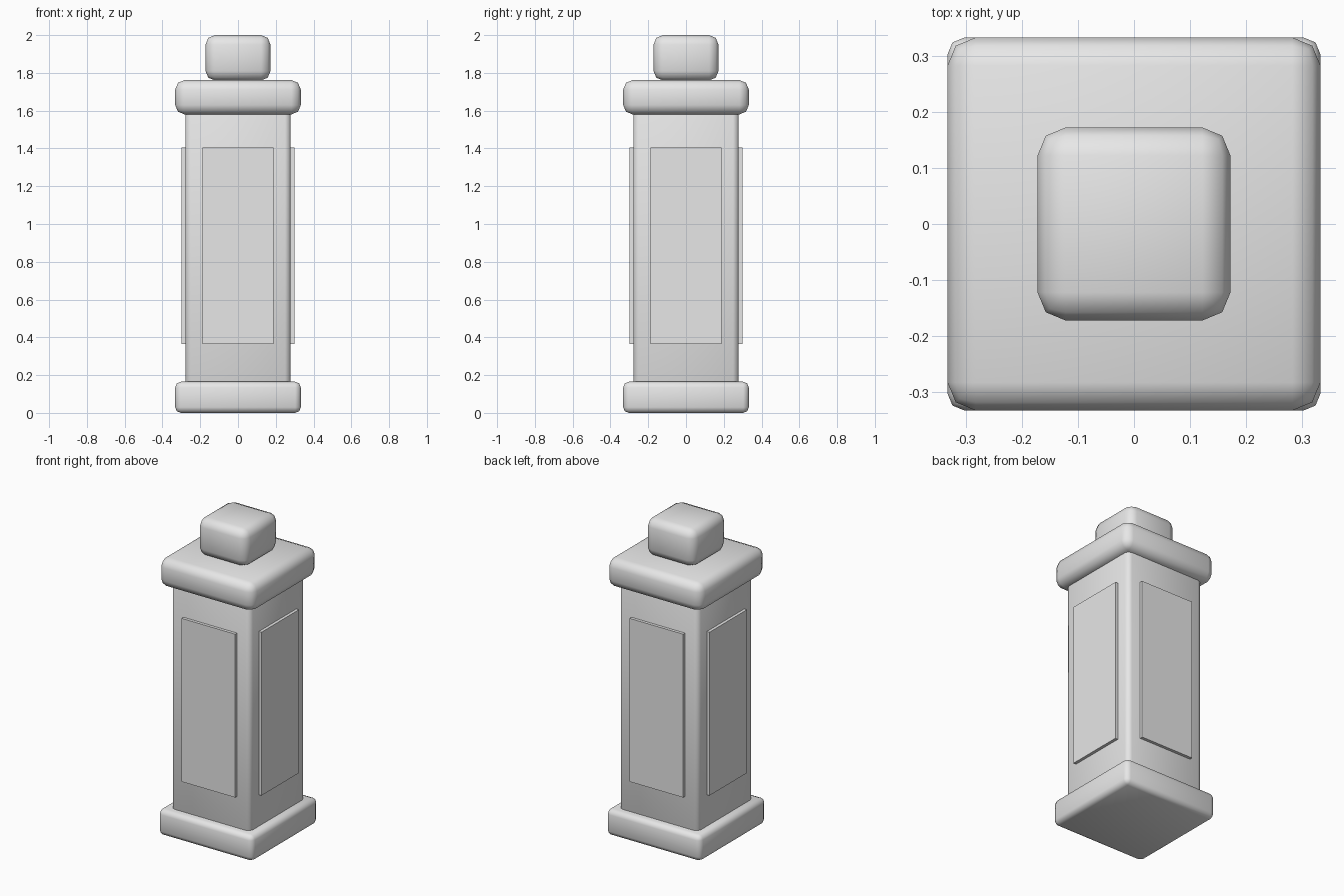
import bpy
import math

if "Cube" in bpy.data.objects:
    bpy.data.objects.remove(bpy.data.objects["Cube"])

stone = bpy.data.materials.new("grey_stone")
stone.diffuse_color = (0.8, 0.8, 0.8, 1)
stone.use_nodes = True
stone.node_tree.nodes["Principled BSDF"].inputs["Base Color"].default_value = stone.diffuse_color


def block(name, size, z0, z1, bevel=0.0, center=(0, 0)):
    """Box standing from z0 to z1, with optional rounded edges."""
    bpy.ops.mesh.primitive_cube_add(size=1, location=(*center, (z0 + z1) / 2))
    ob = bpy.context.object
    ob.name = name
    ob.scale = (size[0], size[1], z1 - z0)
    bpy.ops.object.transform_apply(location=False, rotation=False, scale=True)
    ob.data.materials.append(stone)
    if bevel:
        mod = ob.modifiers.new("rounded_edges", 'BEVEL')
        mod.width = bevel
        mod.segments = 2
        mod.limit_method = 'ANGLE'
        bpy.ops.object.modifier_apply(modifier=mod.name)
        bpy.ops.object.shade_smooth_by_angle(angle=math.radians(50))
    return ob


# Stacked pillar parts
block("base", (0.665, 0.665), 0.0, 0.165, 0.03)
block("shaft", (0.558, 0.558), 0.12, 1.62, 0.03)
block("cap", (0.665, 0.665), 1.58, 1.762, 0.05)
block("finial", (0.344, 0.344), 1.76, 2.0, 0.05)

# Raised panel on each side of the shaft
for side, (dx, dy) in {"front": (0, -1), "back": (0, 1),
                       "left": (-1, 0), "right": (1, 0)}.items():
    size = (0.04, 0.376) if dx else (0.376, 0.04)
    block(side + "_panel", size, 0.365, 1.405, center=(dx * 0.278, dy * 0.278))
